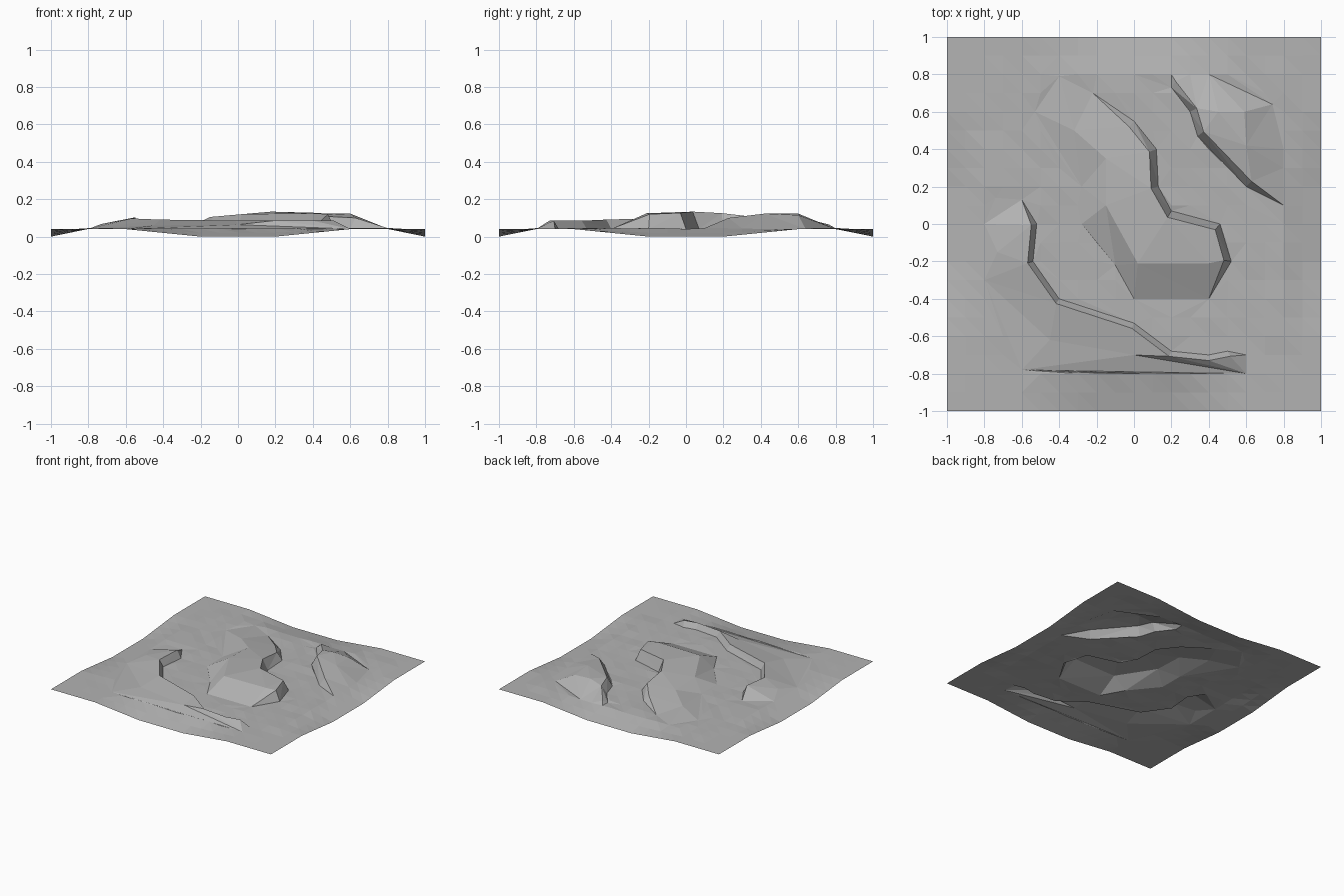
import bpy, random
from mathutils import Vector
from mathutils.geometry import delaunay_2d_cdt

if "Cube" in bpy.data.objects:
    bpy.data.objects.remove(bpy.data.objects["Cube"])

random.seed(4)
pts, heights, edges, outlines = [], [], [], []


def base_height(x, y):
    # flat plain whose rim dips in the middle of each side
    ax, ay = abs(x), abs(y)
    k = max(0, (max(ax, ay) - 0.8) / 0.2)
    rim = 0.04 * min(1, max(0, (min(ax, ay) - 0.2) / 0.4))
    return 0.041 * (1 - k) + rim * k


def add(x, y, z):
    pts.append(Vector((x, y)))
    heights.append(z)
    return len(pts) - 1


def inside(x, y, poly):
    hit = False
    for (x1, y1), (x2, y2) in zip(poly, poly[1:] + poly[:1]):
        if (y1 > y) != (y2 > y) and x < (x2 - x1) * (y - y1) / (y2 - y1) + x1:
            hit = not hit
    return hit


def dune(cliff, back, inset, start, middle, end, tops):
    # closed foot outline: steep side, then gentle side
    foot = cliff + back
    outlines.append(foot)
    ids = [add(x, y, base_height(x, y)) for x, y in foot]
    edges.extend(zip(ids, ids[1:] + ids[:1]))
    # crest runs along the steep side, moved to its left
    crest = []
    for i in range(1, len(cliff) - 1):
        d = (Vector(cliff[i + 1]) - Vector(cliff[i - 1])).normalized()
        t = (i - 1) / (len(cliff) - 3) * 2
        z = start + (middle - start) * t if t < 1 else middle + (end - middle) * (t - 1)
        crest.append(add(cliff[i][0] - d.y * inset, cliff[i][1] + d.x * inset, z))
    edges.extend(zip(crest, crest[1:]))
    for p in tops:
        add(*p)


# central dune
dune([(.4, -.4), (.52, -.2), (.46, 0), (.2, .07), (.13, .2), (.12, .4), (0, .55), (-.22, .7)],
     [(-.4, .79), (-.53, .6), (-.28, .2), (-.28, 0), (-.1, -.22), (0, -.4)],
     .04, .12, .137, .08,
     [(.4, -.21, .125), (.02, -.21, .12), (-.15, .1, .105), (-.15, .35, .095), (-.32, .5, .066)])
# curved front and left dune
dune([(.6, -.6), (.5, -.68), (.4, -.7), (.2, -.68), (0, -.53), (-.4, -.4), (-.54, -.2), (-.52, 0),
      (-.6, .13)],
     [(-.74, .14), (-.8, 0), (-.8, -.3), (-.6, -.78), (.6, -.8)],
     .03, .085, .085, .103,
     [(-.73, -.15, .068), (-.45, -.62, .06), (0, -.7, .064)])
# back right dune
dune([(0, .8), (.2, .73), (.3, .6), (.34, .47), (.6, .2), (.8, 0)],
     [(.8, .4), (.74, .64), (.4, .8)],
     .04, .065, .12, .1,
     [(.45, .6, .123), (.6, .42, .123), (.59, .6, .115)])

# surrounding plain
n = 20
dune_pts = list(pts)
for i in range(n + 1):
    for j in range(n + 1):
        x, y = round(-1 + 2 * i / n, 3), round(-1 + 2 * j / n, 3)
        if any(inside(x, y, o) for o in outlines):
            continue
        if min((Vector((x, y)) - q).length for q in dune_pts) < 0.03:
            continue
        rim = max(abs(x), abs(y)) > 0.85
        add(x, y, base_height(x, y) + (0 if rim else random.uniform(-.001, .006)))

# one faceted sheet through all points, keeping the crease lines
verts, _, faces, orig, _, _ = delaunay_2d_cdt(pts, edges, [], 0, 1e-5)
z_of = [heights[o[0]] if o else base_height(*v) for v, o in zip(verts, orig)]
mesh = bpy.data.meshes.new("dune_ground")
mesh.from_pydata([(v.x, v.y, z) for v, z in zip(verts, z_of)], [], faces)
mesh.update()
ground = bpy.data.objects.new("dune_ground", mesh)
bpy.context.collection.objects.link(ground)

# mid grey sand
sand = bpy.data.materials.new("sand_grey")
sand.diffuse_color = (0.45, 0.45, 0.45, 1)
sand.use_nodes = True
sand.node_tree.nodes["Principled BSDF"].inputs["Base Color"].default_value = sand.diffuse_color
mesh.materials.append(sand)
